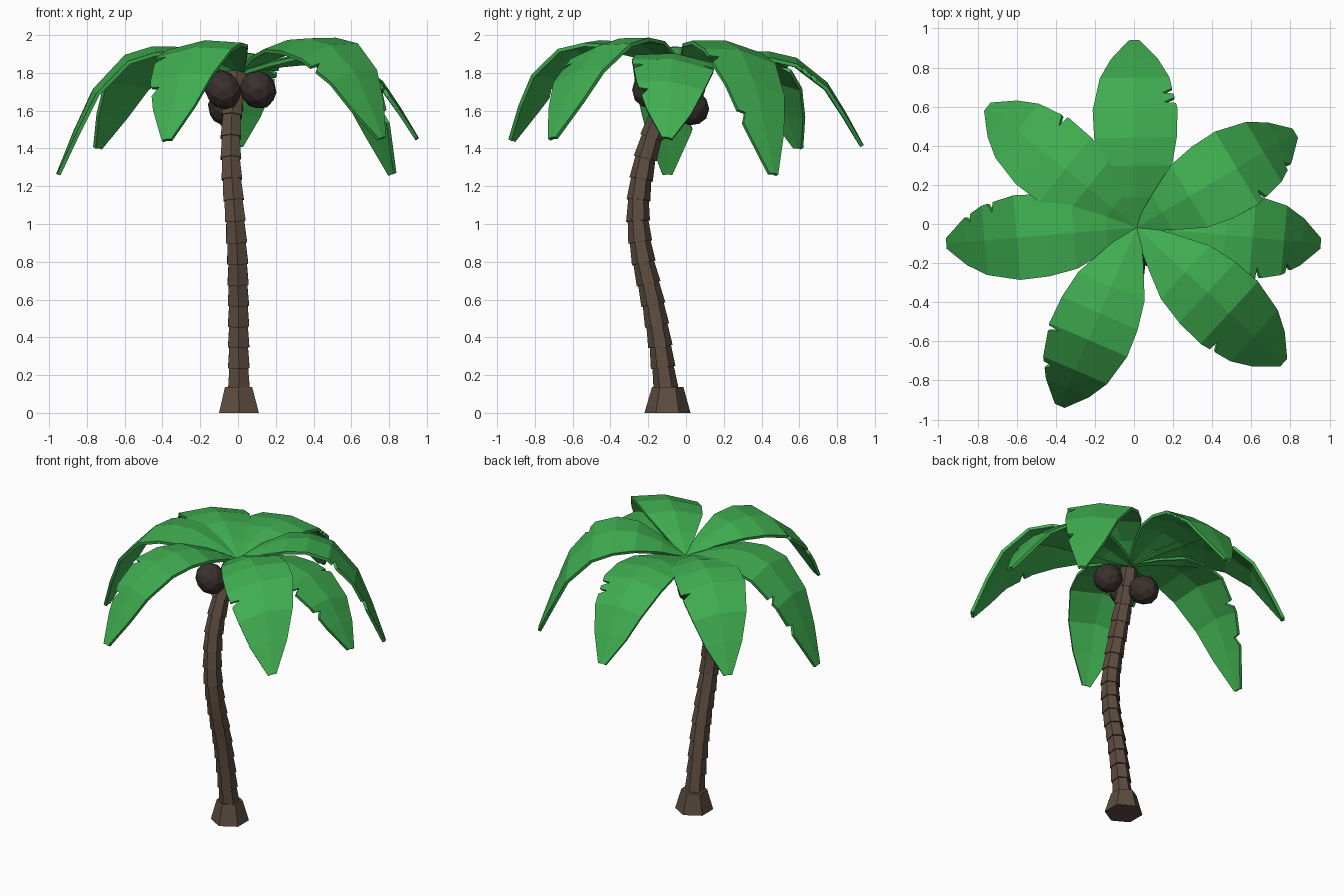
import bpy, bmesh, math
from mathutils import Vector

if "Cube" in bpy.data.objects:
    bpy.data.objects.remove(bpy.data.objects["Cube"])


def material(name, rgb):
    m = bpy.data.materials.new(name)
    m.diffuse_color = (*rgb, 1)
    m.use_nodes = True
    m.node_tree.nodes["Principled BSDF"].inputs["Base Color"].default_value = m.diffuse_color
    return m


BARK = material("bark", (0.108, 0.072, 0.05))
LEAF = material("leaf", (0.05, 0.42, 0.08))
SHELL = material("shell", (0.042, 0.03, 0.027))


def finish(bm, name, mat):
    me = bpy.data.meshes.new(name)
    bm.to_mesh(me)
    bm.free()
    ob = bpy.data.objects.new(name, me)
    me.materials.append(mat)
    bpy.context.collection.objects.link(ob)
    return ob


def lerp(table, t):
    for a, b in zip(table, table[1:]):
        if t <= b[0]:
            f = (t - a[0]) / (b[0] - a[0])
            return [p + (q - p) * f for p, q in zip(a[1:], b[1:])]
    return list(table[-1][1:])


def frustum(bm, p0, p1, r0, r1, d0, d1):
    """Six-sided block between two tilted rings."""
    rings = []
    for p, r, d in ((p0, r0, d0), (p1, r1, d1)):
        side = Vector((0, 1, 0)) - d * d.y
        side.normalize()
        other = d.cross(side)
        rings.append([bm.verts.new(p + side * r * math.cos(i * math.pi / 3)
                                   + other * r * math.sin(i * math.pi / 3)) for i in range(6)])
    a, b = rings
    for i in range(6):
        j = (i + 1) % 6
        bm.faces.new((a[i], a[j], b[j], b[i]))
    bm.faces.new(a[::-1])
    bm.faces.new(b)
    bmesh.ops.recalc_face_normals(bm, faces=bm.faces)


# Root flare
bm = bmesh.new()
UP = Vector((0, 0, 1))
frustum(bm, Vector((0.005, -0.098, 0)), Vector((0.003, -0.097, 0.137)), 0.122, 0.083, UP, UP)
finish(bm, "trunk_base", BARK)

# Curved trunk of overlapping skirts: z, x, y
PATH = [(0.12, 0.005, -0.105), (0.4, 0.003, -0.142), (0.6, 0.002, -0.178), (0.8, -0.002, -0.225),
        (0.95, -0.01, -0.25), (1.07, -0.018, -0.257), (1.2, -0.03, -0.245), (1.35, -0.038, -0.215),
        (1.5, -0.038, -0.17), (1.65, -0.028, -0.112), (1.84, 0.0, -0.035)]


def centre(z):
    x, y = lerp(PATH, z)
    return Vector((x, y, z))


def direction(z):
    return (centre(min(z + 0.06, 1.84)) - centre(max(z - 0.06, 0.12))).normalized()


bm = bmesh.new()
COUNT = 15
STEP = 1.66 / COUNT
for i in range(COUNT):
    z0 = 0.13 + i * STEP
    z1 = z0 + STEP + 0.005
    r = 0.066 - 0.005 * i / COUNT
    frustum(bm, centre(z0), centre(z1), r, r * 0.86, direction(z0), direction(z1))
finish(bm, "trunk", BARK)

# Coconuts, slightly egg-shaped
for i, c in enumerate([(-0.08, -0.19, 1.71), (0.107, -0.13, 1.71), (-0.065, 0.02, 1.62)]):
    bm = bmesh.new()
    bmesh.ops.create_icosphere(bm, subdivisions=2, radius=0.097)
    ob = finish(bm, f"coconut_{i + 1}", SHELL)
    ob.location = c
    ob.scale = (0.98, 0.98, 1.1)
    ob.rotation_euler = (0.4 * i, -0.6, i * 0.3)

# Fronds: share of length -> half width, and share of length -> drop from apex to tip
WIDTH = [(0, 0.02), (0.16, 0.105), (0.33, 0.185), (0.5, 0.215), (0.63, 0.217),
         (0.8, 0.178), (0.9, 0.12), (1, 0.027)]
DROP = [(0.45, 0), (0.63, 0.08), (0.8, 0.34), (0.9, 0.65), (1, 1)]
ROOT = Vector((0.015, -0.018, 1.81))

# Tip, apex height, roll (right edge up), notches as (share of length, side: 1 right / -1 left)
FRONDS = [
    ((0.00, 0.94, 1.42), 1.92, 0, [(0.68, 1), (0.73, 1)]),
    ((0.825, 0.465, 1.27), 1.98, 0.17, [(0.68, 1), (0.88, 1)]),
    ((0.955, -0.10, 1.46), 1.91, 0.13, [(0.6, -1), (0.68, 1), (0.84, 1)]),
    ((0.765, -0.71, 1.46), 1.99, -0.19, [(0.7, 1)]),
    ((-0.38, -0.93, 1.45), 1.98, -0.1, [(0.66, 1), (0.84, 1)]),
    ((-0.96, -0.10, 1.27), 1.95, 0, [(0.76, 1), (0.88, 1)]),
    ((-0.75, 0.60, 1.41), 1.94, -0.08, [(0.66, 1)]),
]

for n, (tip, apex, roll, notches) in enumerate(FRONDS):
    tip = Vector(tip)
    flat = Vector((tip.x - ROOT.x, tip.y - ROOT.y, 0))
    right = Vector((flat.y, -flat.x, 0)).normalized()
    stations = [(t, 1, 1) for t in (0, 0.16, 0.33, 0.48, 0.63, 0.8, 0.9, 1)]
    for t, side in notches:
        cut = (1, 0.72) if side > 0 else (0.72, 1)
        stations += [(t - 0.018, 1, 1), (t - 0.012, *cut), (t + 0.012, 1, 1)]
    stations.sort()
    bm = bmesh.new()
    rows = []
    for t, left_cut, right_cut in stations:
        w = lerp(WIDTH, t)[0]
        if t < 0.45:
            z = ROOT.z + (apex - ROOT.z) * math.sin(t / 0.45 * math.pi / 2)
        else:
            z = apex - (apex - tip.z) * lerp(DROP, t)[0]
        mid = ROOT + flat * t
        mid.z = z
        twist = roll * min(1, t / 0.55)
        rows.append([bm.verts.new(mid + right * w * k + UP * w * (twist * k - 0.15 * abs(k)))
                     for k in (-left_cut, 0, right_cut)])
    for a, b in zip(rows, rows[1:]):
        for k in (0, 1):
            bm.faces.new((a[k], a[k + 1], b[k + 1], b[k]))
    bm.normal_update()
    if sum(f.normal.z for f in bm.faces) < 0:
        bmesh.ops.reverse_faces(bm, faces=bm.faces)
    ob = finish(bm, f"frond_{n + 1}", LEAF)
    mod = ob.modifiers.new("thickness", 'SOLIDIFY')
    mod.thickness = 0.02
    mod.offset = -1
